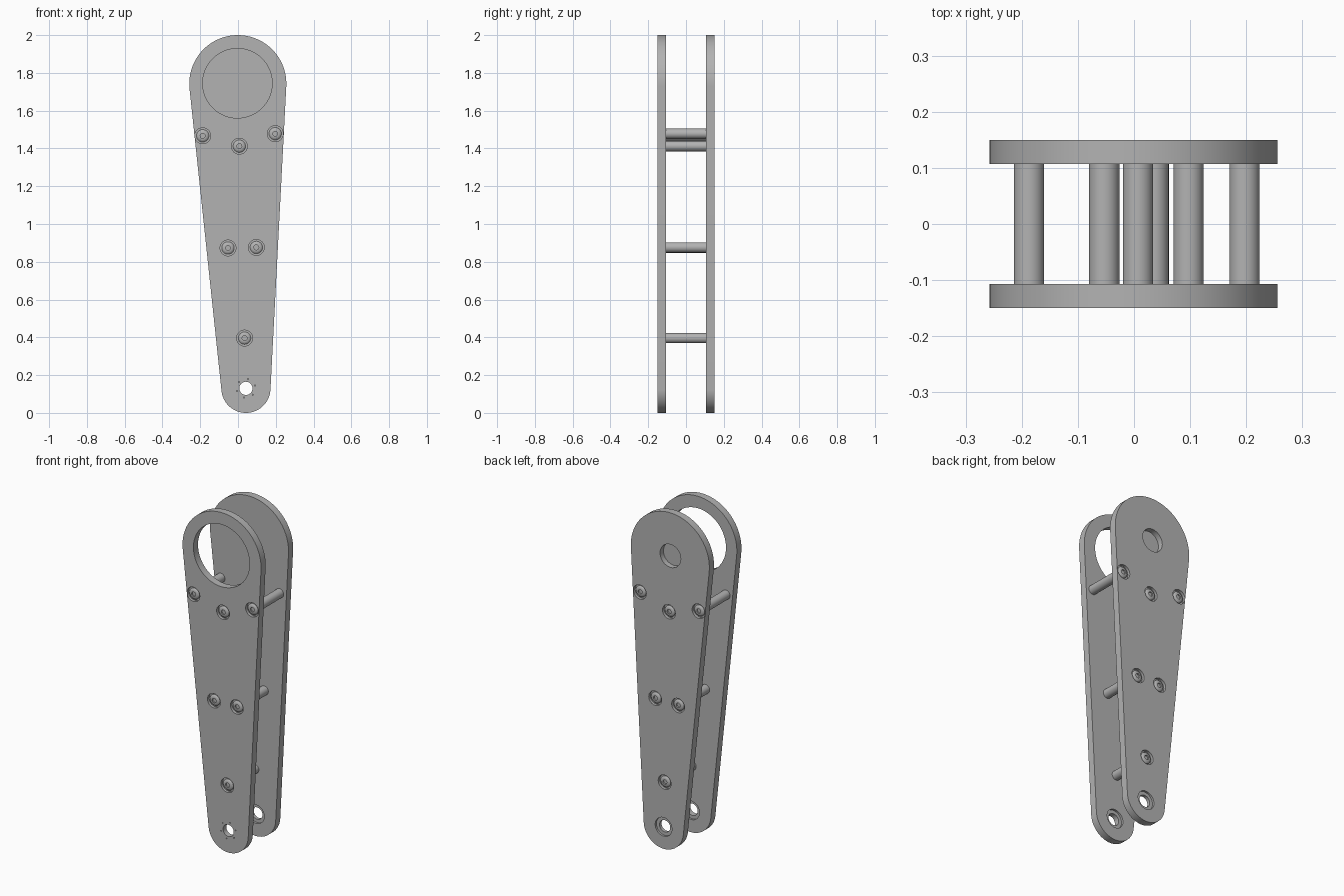
import bpy, bmesh
from math import sin, cos, pi, acos, atan2, hypot, radians
from mathutils import Vector

cube = bpy.data.objects.get("Cube")
if cube:
    bpy.data.objects.remove(cube, do_unlink=True)

grey = bpy.data.materials.new("metal_grey")
grey.use_nodes = True
colour = (0.45, 0.45, 0.45, 1)
grey.diffuse_color = colour
grey.node_tree.nodes["Principled BSDF"].inputs["Base Color"].default_value = colour

OUT, INN = 0.15, 0.107            # outer and inner faces of the side plates
TOP, TOP_R = (-0.001, 1.743), 0.257
LOW, LOW_R = (0.042, 0.13), 0.13
BOLTS = [(-0.187, 1.467), (0.007, 1.412), (0.197, 1.478),
         (-0.053, 0.873), (0.097, 0.876), (0.035, 0.396)]


def finish(bm, name):
    bmesh.ops.recalc_face_normals(bm, faces=bm.faces)
    mesh = bpy.data.meshes.new(name)
    bm.to_mesh(mesh)
    bm.free()
    mesh.materials.append(grey)
    ob = bpy.data.objects.new(name, mesh)
    bpy.context.collection.objects.link(ob)
    return ob


def smooth(ob):
    bpy.ops.object.select_all(action='DESELECT')
    ob.select_set(True)
    bpy.context.view_layer.objects.active = ob
    bpy.ops.object.shade_smooth_by_angle(angle=radians(30))


def lathe(bm, centre, profile, n=32):
    """Closed solid turned about the y axis from (radius, y) pairs."""
    rings = [[bm.verts.new((centre[0] + r * cos(2 * pi * i / n), y,
                            centre[1] + r * sin(2 * pi * i / n)))
              for i in range(n)] for r, y in profile]
    for a, b in zip(rings, rings[1:]):
        for i in range(n):
            j = (i + 1) % n
            bm.faces.new((a[i], a[j], b[j], b[i]))
    bm.faces.new(rings[0])
    bm.faces.new(rings[-1])


def plate(name, side, bores):
    # Outline: two arcs joined by their common tangents
    dx, dz = TOP[0] - LOW[0], TOP[1] - LOW[1]
    axis = atan2(dz, dx)
    a = acos((TOP_R - LOW_R) / hypot(dx, dz))
    half = pi - a
    pts = []
    for c, r, start, sweep in ((TOP, TOP_R, axis - half, 2 * half),
                               (LOW, LOW_R, axis + half, 2 * a)):
        for i in range(49):
            t = start + sweep * i / 48
            pts.append((c[0] + r * cos(t), c[1] + r * sin(t)))
    bm = bmesh.new()
    rims = [[bm.verts.new((x, side * y, z)) for x, z in pts] for y in (INN, OUT)]
    for i in range(len(pts)):
        j = (i + 1) % len(pts)
        bm.faces.new((rims[0][i], rims[0][j], rims[1][j], rims[1][i]))
    for rim in rims:
        bm.faces.new(rim)
    ob = finish(bm, name)

    # Cut the bores: (centre, radius, nearest y, farthest y)
    cut = bmesh.new()
    for c, r, y0, y1 in bores:
        lathe(cut, c, [(r, side * y0), (r, side * y1)], 64 if r > 0.1 else 32)
    cutter = finish(cut, name + "_cutter")
    cutter.hide_render = True
    mod = ob.modifiers.new("bores", 'BOOLEAN')
    mod.object = cutter
    mod.operation = 'DIFFERENCE'
    mod.solver = 'EXACT'
    mod.use_self = True
    bpy.context.view_layer.objects.active = ob
    bpy.ops.object.modifier_apply(modifier=mod.name)
    bpy.data.objects.remove(cutter, do_unlink=True)
    smooth(ob)


# Side plates with bolt counterbores and a pivot hole
sinks = [(c, 0.042, OUT - 0.016, OUT + 0.02) for c in BOLTS]
pivot = [(LOW, 0.035, INN - 0.02, OUT + 0.02),
         (LOW, 0.055, INN - 0.02, INN + 0.012)]
pins = [((LOW[0] + 0.05 * cos(t * pi / 3 + 0.3), LOW[1] + 0.05 * sin(t * pi / 3 + 0.3)),
         0.003, OUT - 0.01, OUT + 0.01) for t in range(6)]
plate("front_plate", -1, sinks + pivot + pins +
      [((-0.003, 1.745), 0.184, INN - 0.02, OUT + 0.02)])
plate("back_plate", 1, sinks + pivot +
      [(LOW, 0.055, OUT - 0.012, OUT + 0.02),
       ((-0.003, 1.745), 0.068, OUT - 0.032, OUT + 0.02)])

# Spacer rods between the plates
bm = bmesh.new()
for c in BOLTS:
    lathe(bm, c, [(0.027, -INN), (0.027, INN)])
smooth(finish(bm, "spacer_rods"))

# Rounded bolt heads with a socket, sitting in the counterbores
bm = bmesh.new()
for c in BOLTS:
    for s in (-1, 1):
        lathe(bm, c, [(r, s * (OUT - d)) for r, d in
                      ((0.033, 0.016), (0.033, 0.010), (0.028, 0.005),
                       (0.020, 0.002), (0.013, 0.002), (0.013, 0.010))], 24)
smooth(finish(bm, "bolt_heads"))
